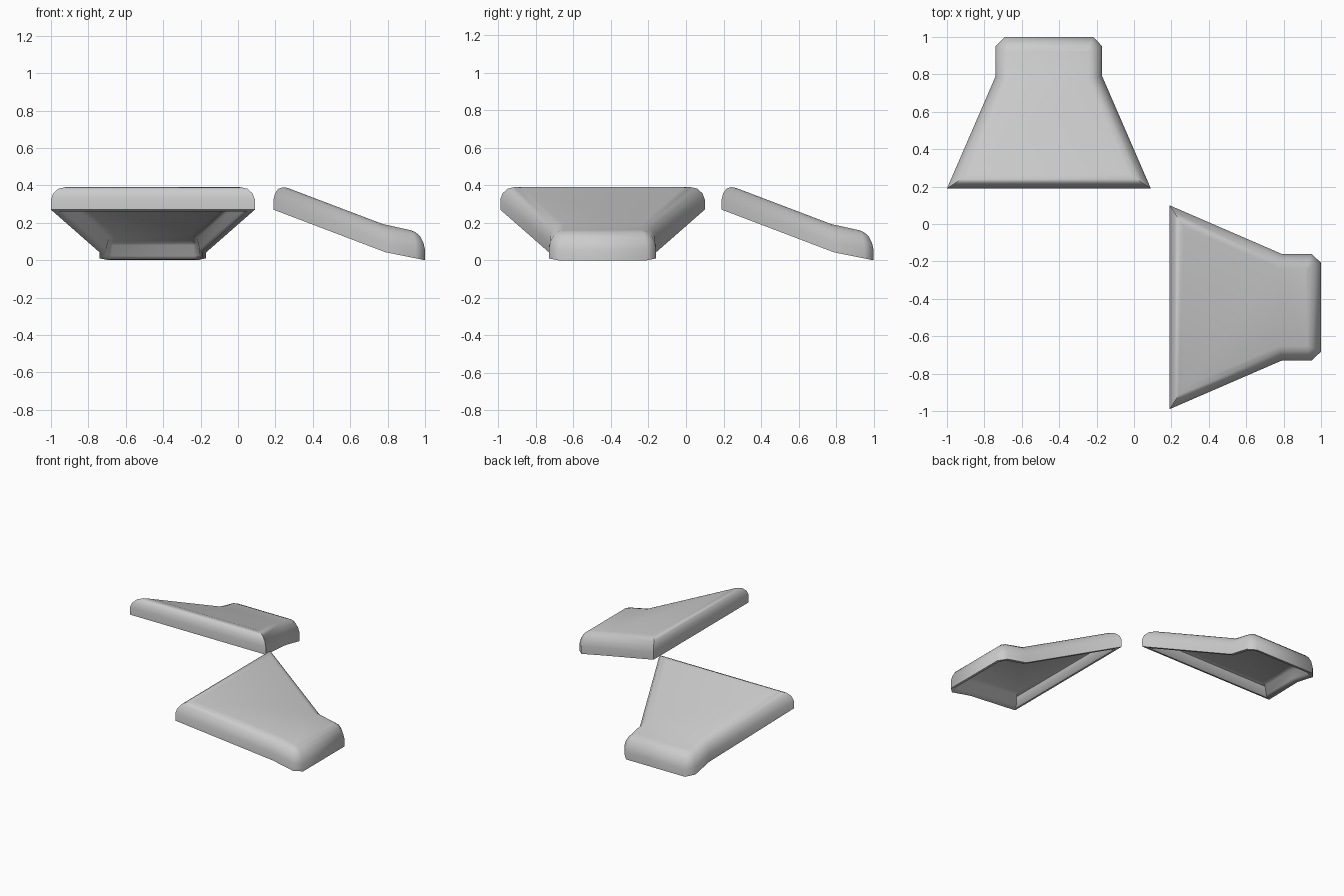
import bpy, bmesh
from mathutils import Vector

if "Cube" in bpy.data.objects:
    bpy.data.objects.remove(bpy.data.objects["Cube"])

# Plan outline (across, along), counter-clockwise: wide end first, then the tip
OUTLINE = [(-.545, .19), (.545, .19), (.285, .79), (.285, .95),
           (.237, 1.0), (-.237, 1.0), (-.285, .95), (-.285, .79)]
# Height of the lower edge along the length
BASE = [(.19, .27), (.79, .042), (.86, .028), (.95, .01), (1.0, 0)]
# Cross-section of the shell wall from inner ceiling to outer top: (inset, height)
SECTION = [(.076, .088), (.05, .07), (.035, .015), (.022, 0), (0, 0), (0, .055),
           (.008, .09), (.026, .122), (.05, .139), (.076, .145)]


def base_height(t):
    for (a, za), (b, zb) in zip(BASE, BASE[1:]):
        if t <= b:
            break
    return za + (zb - za) * (t - a) / (b - a)


def inset(points, d):
    """Mitred inset of a counter-clockwise polygon."""
    pts = [Vector(p) for p in points]
    out = []
    for i, p in enumerate(pts):
        e1 = (p - pts[i - 1]).normalized()
        e2 = (pts[(i + 1) % len(pts)] - p).normalized()
        n1, n2 = Vector((-e1.y, e1.x)), Vector((-e2.y, e2.x))
        out.append(p + (n1 + n2) * d / (1 + n1.dot(n2)))
    return out


def make_shell(name, place):
    bm = bmesh.new()
    rings = []
    for d, h in SECTION:
        rings.append([bm.verts.new(place(u, t, base_height(t) + h))
                      for u, t in inset(OUTLINE, d)])
    # Rim and walls
    for a, b in zip(rings, rings[1:]):
        for i in range(8):
            j = (i + 1) % 8
            bm.faces.new((a[i], a[j], b[j], b[i]))
    # Inner ceiling and outer top
    for ring in (rings[0], rings[-1]):
        for ids in ((0, 1, 2, 7), (2, 3, 6, 7), (3, 4, 5, 6)):
            bm.faces.new([ring[i] for i in ids])
    bmesh.ops.recalc_face_normals(bm, faces=bm.faces)
    mesh = bpy.data.meshes.new(name)
    bm.to_mesh(mesh)
    bm.free()
    ob = bpy.data.objects.new(name, mesh)
    bpy.context.collection.objects.link(ob)
    bpy.ops.object.select_all(action='DESELECT')
    ob.select_set(True)
    bpy.context.view_layer.objects.active = ob
    bpy.ops.object.shade_smooth_by_angle(angle=0.9)


# Two identical sloping shells, one pointing back, one pointing right
make_shell("back_shell", lambda u, t, z: (u - .455, t, z))
make_shell("right_shell", lambda u, t, z: (t, u - .445, z))
